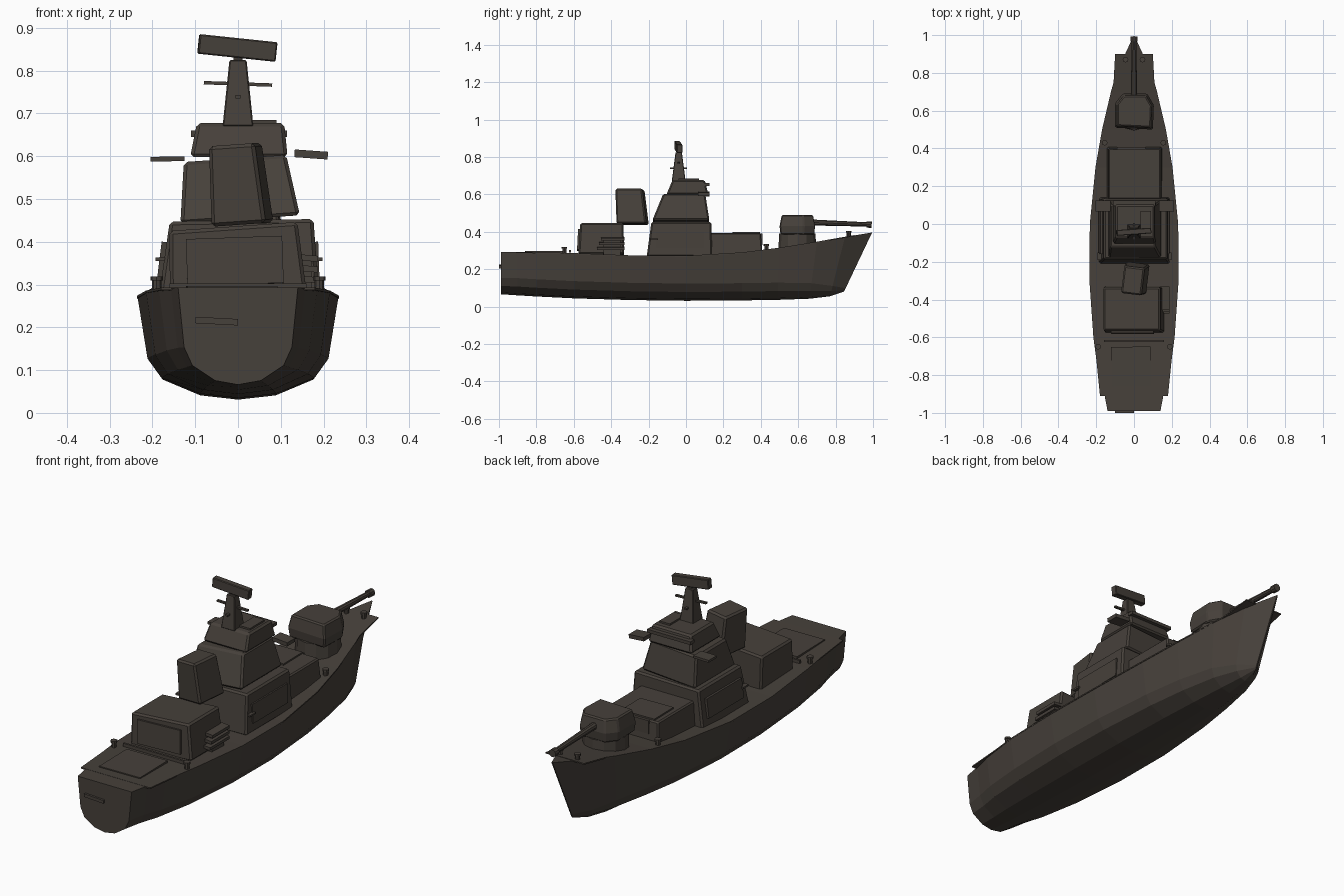
import bpy, math
from mathutils import Vector, Matrix

cube = bpy.data.objects.get("Cube")
if cube:
    bpy.data.objects.remove(cube, do_unlink=True)

paint = bpy.data.materials.new("dark_warm_grey")
paint.use_nodes = True
COLOR = (0.062, 0.052, 0.043, 1)
paint.diffuse_color = COLOR
bsdf = paint.node_tree.nodes["Principled BSDF"]
bsdf.inputs["Base Color"].default_value = COLOR
bsdf.inputs["Roughness"].default_value = 0.8


def loft(name, rings, bevel=0.0):
    """Join equal rings of points into a capped solid."""
    n = len(rings[0])
    verts = [p for ring in rings for p in ring]
    faces = [list(range(n))[::-1], [len(verts) - n + i for i in range(n)]]
    for r in range(len(rings) - 1):
        for i in range(n):
            j = (i + 1) % n
            faces.append([r * n + i, r * n + j, r * n + n + j, r * n + n + i])
    mesh = bpy.data.meshes.new(name)
    mesh.from_pydata(verts, [], faces)
    mesh.materials.append(paint)
    obj = bpy.data.objects.new(name, mesh)
    bpy.context.collection.objects.link(obj)
    if bevel:
        mod = obj.modifiers.new("edge_bevel", "BEVEL")
        mod.width = bevel
        mod.segments = 1
    return obj


def block(name, x, y, z, top_x=None, top_y=None, rot=(0, 0, 0), bevel=0.0):
    """Tapered box from (min, max) ranges, turned about its centre."""
    top_x, top_y = top_x or x, top_y or y
    c = Vector((sum(x) / 2, sum(y) / 2, sum(z) / 2))
    turn = Matrix.LocRotScale(c, None, None)
    for angle, axis in zip(rot, "XYZ"):
        turn = turn @ Matrix.Rotation(math.radians(angle), 4, axis)

    def rect(rx, ry, h):
        pts = [(rx[0], ry[0]), (rx[1], ry[0]), (rx[1], ry[1]), (rx[0], ry[1])]
        return [turn @ (Vector((px, py, h)) - c) for px, py in pts]
    return loft(name, [rect(x, y, z[0]), rect(top_x, top_y, z[1])], bevel)


def tube(name, start, end, r0, r1, sides=10):
    start, end = Vector(start), Vector(end)
    q = (end - start).to_track_quat("Z", "Y")
    circle = [Vector((math.cos(a), math.sin(a), 0)) for a in
              (i * math.tau / sides for i in range(sides))]
    return loft(name, [[p + q @ (v * r) for v in circle]
                       for p, r in ((start, r0), (end, r1))])


# Hull: stations of y, half width, deck height, keel height, bow rake, bilge scale
stations = [(-.99, .14, .293, .066, 0, .95), (-.9, .157, .292, .06, 0, 1),
            (-.8, .185, .29, .054, 0, 1), (-.6, .215, .284, .044, 0, 1),
            (-.3, .235, .272, .035, 0, 1), (0, .232, .27, .031, 0, 1),
            (.3, .202, .288, .033, 0, 1), (.5, .167, .313, .036, .01, 1),
            (.7, .122, .345, .042, .04, .9), (.85, .07, .372, .055, .08, .6),
            (.995, .003, .396, .08, .15, .2)]
rings = []
for y, w, deck, keel, rake, s in stations:
    half = [(w, deck), (w * .9, keel + .092 * s), (w * .76, keel + .047 * s),
            (w * .38, keel + .01 * s)]
    pts = half + [(0, keel)] + [(-px, pz) for px, pz in reversed(half)]
    rings.append([(px, y - rake * (deck - pz) / (deck - keel), pz) for px, pz in pts])
loft("hull", rings)

# Thin deck plating, wider than the hull at its squared ends
plating = [(-.91, .18, .293), (-.72, .199, .289), (-.6, .215, .286), (-.3, .236, .274),
           (0, .234, .272), (.3, .204, .29), (.5, .169, .315), (.7, .122, .347),
           (.75, .108, .356), (.9, .1, .382)]
loft("deck_plate", [[(-w, y, z), (w, y, z), (w, y, z - .006), (-w, y, z - .006)]
                    for y, w, z in plating])

# Stern fittings
block("stern_hatch", (-.12, .09), (-.86, -.65), (.285, .297), rot=(0, 0, 1))
block("stern_rail", (-.16, .16), (-.625, -.615), (.288, .303))
block("transom_strip", (-.1, 0), (-1, -.985), (.207, .222), rot=(0, 3, 0))

# Aft deckhouse with door panel and side locker
block("aft_deckhouse", (-.165, .155), (-.575, -.33), (.27, .436),
      (-.155, .145), (-.565, -.335), rot=(0, -4, 0), bevel=.008)
block("aft_panel", (-.12, .105), (-.58, -.57), (.3, .41), rot=(-3, -2, 0))
for i, z in enumerate((.305, .33, .355)):
    block("locker_shelf_%d" % i, (.14, .187), (-.475 + i * .01, -.33), (z, z + .014),
          rot=(0, 5, 0))
block("locker_back", (.14, .172), (-.44, -.35), (.27, .365))

# Raised funnel
block("funnel", (-.06, .068), (-.365, -.205), (.44, .628),
      (-.052, .056), (-.373, -.228), rot=(0, -4, -7), bevel=.008)

# Main deckhouse and bridge levels
block("main_deckhouse", (-.188, .188), (-.21, .14), (.265, .45),
      (-.158, .178), (-.185, .135), rot=(0, -1, 0), bevel=.008)
block("bridge_lower", (-.14, .14), (-.18, .125), (.452, .595),
      (-.122, .118), (-.122, .103), rot=(0, -4, 0), bevel=.008)
block("bridge_upper", (-.112, .116), (-.105, .12), (.598, .677),
      (-.096, .108), (-.072, .1), bevel=.008)
block("bridge_visor", (-.11, .115), (.095, .125), (.645, .66))
block("roof_plate", (.035, .09), (-.04, .07), (.672, .685))
block("wing_right", (-.205, -.125), (.065, .125), (.588, .599), rot=(0, -1, 0))
block("wing_left", (.132, .21), (.065, .125), (.595, .613), rot=(0, 4, 0))
for side, x in (("right", -.178), ("left", .183)):
    block("side_panel_" + side, (x - .006, x + .006), (-.16, .1), (.31, .4),
          rot=(0, 7 if x < 0 else -2, 0))
    block("bridge_step_" + side, (x - .015, x + .015), (-.19, -.15), (.355, .363))

# Mast, yard and radar
block("mast", (-.036, .036), (-.076, -.002), (.67, .825),
      (-.02, .02), (-.056, -.022), bevel=.003)
block("mast_yard", (-.08, .08), (-.045, -.033), (.765, .773), rot=(0, 2, 0))
block("mast_yard_cross", (-.006, .006), (-.085, .005), (.735, .743))
block("radar_stem", (-.01, .01), (-.047, -.031), (.815, .84))
block("radar", (-.093, .09), (-.056, -.026), (.83, .876), rot=(0, 6, 4), bevel=.003)

# Forward deckhouse
block("forward_deckhouse", (-.145, .15), (.12, .41), (.27, .393),
      (-.135, .142), (.12, .4), bevel=.006)
block("forward_roof_hatch", (-.11, .06), (.25, .395), (.385, .4), rot=(0, 0, 1))
block("forward_vent", (-.09, .06), (.36, .408), (.33, .392))

# Gun turret and barrel
tube("turret_ring", (0, .595, .31), (0, .595, .39), .1, .098, 12)
outline = [(-.1, .51), (.1, .5), (.105, .63), (.07, .69), (-.06, .69), (-.1, .64)]


def turret_ring(scale, z):
    return [(x * scale, .597 + (y - .597) * scale, z) for x, y in outline]


loft("turret", [turret_ring(.95, .385), turret_ring(1, .43), turret_ring(.88, .49)], .006)
tube("gun_barrel", (0, .66, .45), (0, .975, .439), .017, .012)
tube("gun_muzzle", (0, .965, .439), (0, .993, .438), .018, .018)

# Bollards in pairs along the deck edge
for i, (y, x, z) in enumerate(((-.65, .19, .285), (.43, .155, .3), (.87, .045, .37))):
    for side in (-1, 1):
        tube("bollard_%d" % i, (x * side, y, z), (x * side, y, z + .03), .011, .011, 8)
        tube("bollard_cap_%d" % i, (x * side, y, z + .025), (x * side, y, z + .034),
             .015, .015, 8)
